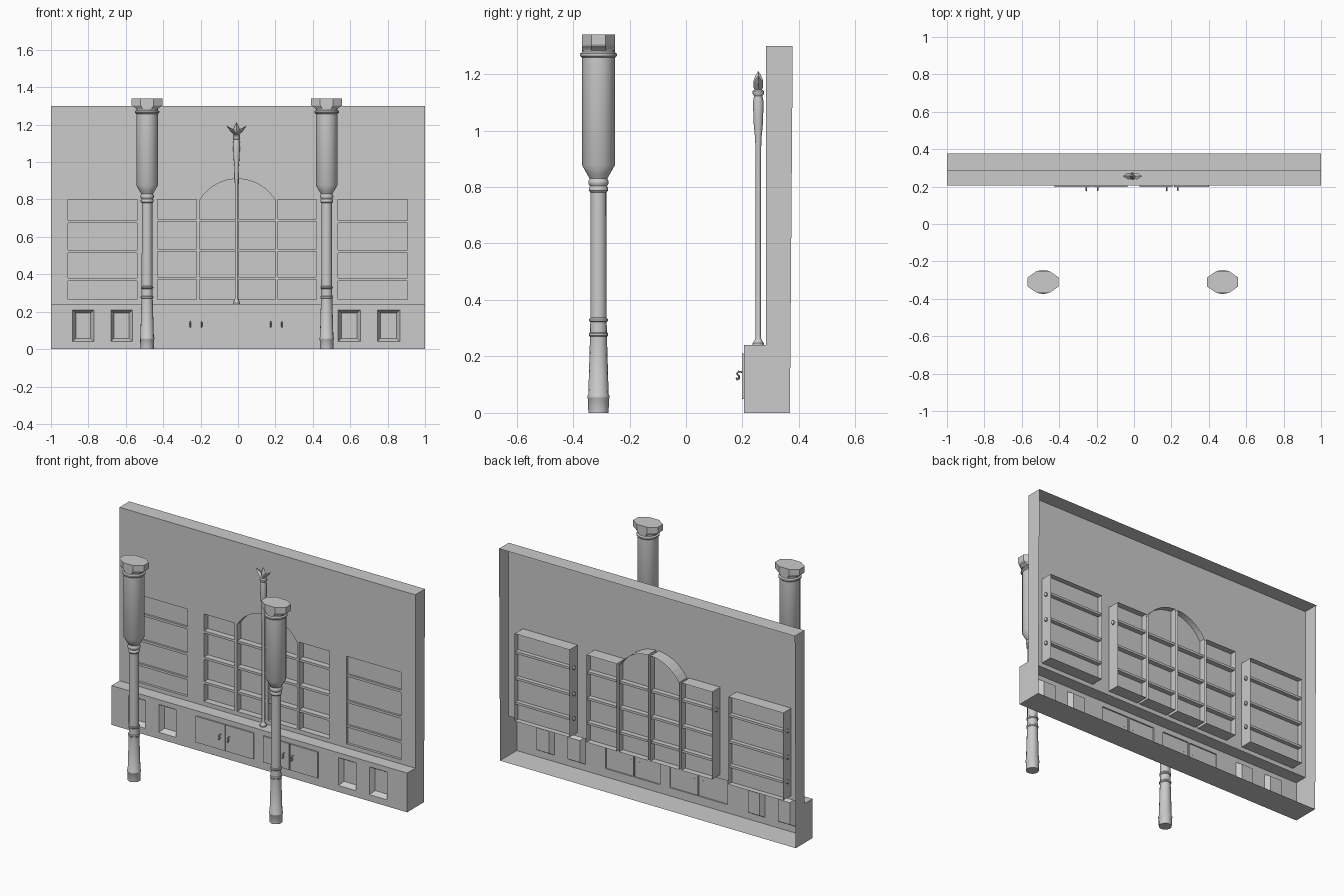
import bpy, bmesh, math
from mathutils import Vector

if "Cube" in bpy.data.objects:
    bpy.data.objects.remove(bpy.data.objects["Cube"])

GREY = (0.6, 0.6, 0.6, 1)
grey = bpy.data.materials.new("plain_grey")
grey.use_nodes = True
grey.diffuse_color = GREY
grey.node_tree.nodes["Principled BSDF"].inputs["Base Color"].default_value = GREY

WALL, COUNTER, DEPTH = 0.284, 0.206, 0.078
LEDGE, TOP = 0.24, 1.3


def finish(name, bm, smooth=False):
    bmesh.ops.recalc_face_normals(bm, faces=bm.faces)
    mesh = bpy.data.meshes.new(name)
    bm.to_mesh(mesh)
    bm.free()
    mesh.materials.append(grey)
    ob = bpy.data.objects.new(name, mesh)
    bpy.context.collection.objects.link(ob)
    if smooth:
        bpy.ops.object.select_all(action='DESELECT')
        ob.select_set(True)
        bpy.context.view_layer.objects.active = ob
        bpy.ops.object.shade_smooth_by_angle(angle=math.radians(35))


def rect(x0, x1, z0, z1):
    return [(x0, z0), (x1, z0), (x1, z1), (x0, z1)]


def box(name, low, high):
    low, high = Vector(low), Vector(high)
    bm = bmesh.new()
    bmesh.ops.create_cube(bm, size=1)
    bmesh.ops.scale(bm, vec=high - low, verts=bm.verts)
    bmesh.ops.translate(bm, vec=(high + low) / 2, verts=bm.verts)
    finish(name, bm)


def bridge(bm, rings):
    for a, b in zip(rings, rings[1:]):
        for i in range(len(a)):
            bm.faces.new((a[i - 1], a[i], b[i], b[i - 1]))


def loft(name, rings, smooth=False):
    """Skin a list of point rings and cap both ends."""
    bm = bmesh.new()
    rings = [[bm.verts.new(p) for p in ring] for ring in rings]
    bridge(bm, rings)
    bm.faces.new(rings[0])
    bm.faces.new(rings[-1])
    finish(name, bm, smooth)


def oval(x, y, z, rx, ry, sides, turn=0.0):
    angles = [turn + math.tau * i / sides for i in range(sides)]
    return [(x + rx * math.cos(a), y + ry * math.sin(a), z) for a in angles]


def lathe(name, profile, x, y, sides=16):
    loft(name, [oval(x, y, z, r, r, sides) for r, z in profile], True)


def pierced_panel(name, y, outline, pockets):
    """Flat sheet with pockets: loop, depth, taper, depths of the panes across it."""
    bm = bmesh.new()

    def loop(points, y):
        return [bm.verts.new((x, y, z)) for x, z in points]

    rims = [loop(p[0], y) for p in pockets]
    edges = [bm.edges.new((vs[i - 1], vs[i]))
             for vs in [loop(outline, y)] + rims for i in range(len(vs))]
    bmesh.ops.triangle_fill(bm, use_beauty=True, edges=edges, normal=(0, -1, 0))
    for rim, (points, depth, taper, panes) in zip(rims, pockets):
        cx = (min(p[0] for p in points) + max(p[0] for p in points)) / 2
        cz = (min(p[1] for p in points) + max(p[1] for p in points)) / 2
        shrunk = [(x - math.copysign(taper, x - cx), z - math.copysign(taper, z - cz))
                  for x, z in points]
        bridge(bm, [rim, loop(shrunk, y + depth)])
        for pane in panes:
            bm.faces.new(loop(shrunk, y + pane))
    bmesh.ops.remove_doubles(bm, verts=bm.verts, dist=0.0001)
    finish(name, bm)


def arch_half(x0, x1, steps=8):
    xs = [x1 + (x0 - x1) * i / steps for i in range(steps + 1)]
    crown = [(x, 0.673 + math.sqrt(0.237 ** 2 - (x + 0.003) ** 2)) for x in xs]
    return [(x1, 0.265)] + crown + [(x0, 0.265)]


# Upper wall with shelf cases: each case is open behind its panes
side_niches = [(-0.91, -0.54), (0.535, 0.905)]
mid_niches = [(-0.43, -0.222), (0.215, 0.42)]
arch_niches = [(-0.205, -0.013), (0.005, 0.2)]
pockets = [(rect(a, b, 0.265, 0.8), DEPTH, 0, [0.015, 0.045]) for a, b in side_niches]
pockets += [(rect(a, b, 0.265, 0.8), DEPTH, 0, [0.04]) for a, b in mid_niches]
pockets += [(arch_half(a, b), DEPTH, 0, [0.04]) for a, b in arch_niches]
pierced_panel("back_wall", WALL, rect(-1, 1, LEDGE, TOP), pockets)

# Counter front with sunken panels and raised doors
squares = [(-0.885, -0.77), (-0.68, -0.565), (0.535, 0.655), (0.745, 0.865)]
doors = [(-0.425, -0.228), (-0.222, -0.035), (0.03, 0.207), (0.213, 0.4)]
pockets = [(rect(a, b, 0.04, 0.21), 0.03, 0.018, [0.03]) for a, b in squares]
pockets += [(rect(a, b, 0.05, 0.21), -0.008, 0, [-0.008]) for a, b in doors]
pierced_panel("counter_front", COUNTER, rect(-1, 1, 0, LEDGE), pockets)

# Open-backed casing: ledge, top, floor and ends
bm = bmesh.new()
section = [(0.378, TOP), (WALL, TOP), (WALL, LEDGE), (COUNTER, LEDGE), (COUNTER, 0), (0.368, 0)]
ends = [[bm.verts.new((x, y, z)) for y, z in section] for x in (-1, 1)]
for i in (0, 2, 4):
    bm.faces.new((ends[0][i], ends[0][i + 1], ends[1][i + 1], ends[1][i]))
for end in ends:
    bm.faces.new(end)
finish("casing", bm)

# Shelves and the pegs at the outer ends
for group, pegs, lift in ((side_niches, 3, 0), (mid_niches, 1, 0.007), (arch_niches, 0, 0.007)):
    for a, b in group:
        for n, z in enumerate((0.675, 0.515, 0.365)):
            box("shelf", (a, WALL + 0.003, z + lift), (b, WALL + 0.07, z + lift + 0.014))
            for x in (a, b):
                if n < pegs and abs(x) > 0.4:
                    lathe("shelf_peg", [(0.006, z - 0.006), (0.01, z), (0.01, z + 0.01),
                                        (0.006, z + 0.016)],
                          x + math.copysign(0.008, x - (a + b) / 2), 0.33, 6)

# Door handles
handle = [(0.2, 0.145), (0.186, 0.146), (0.18, 0.139), (0.188, 0.131),
          (0.188, 0.122), (0.181, 0.118), (0.178, 0.125)]
for x in (-0.255, -0.195, 0.175, 0.235):
    rings = []
    for i, p in enumerate(handle):
        a, b = handle[max(i - 1, 0)], handle[min(i + 1, len(handle) - 1)]
        side = Vector((a[1] - b[1], b[0] - a[0])).normalized() * 0.0035
        rings.append([(x - 0.004, *p), (x, p[0] + side.x, p[1] + side.y),
                      (x + 0.004, *p), (x, p[0] - side.x, p[1] - side.y)])
    loft("door_handle", rings)

# Front columns; capitals flare sideways only
column = [(0.036, 0), (0.037, 0.05), (0.039, 0.053), (0.039, 0.06), (0.036, 0.065),
          (0.03, 0.27), (0.034, 0.274), (0.034, 0.281), (0.03, 0.285),
          (0.029, 0.322), (0.033, 0.326), (0.033, 0.333), (0.029, 0.337),
          (0.028, 0.78), (0.034, 0.787), (0.034, 0.797), (0.03, 0.803),
          (0.036, 0.812), (0.036, 0.82), (0.031, 0.83),
          (0.04, 0.845), (0.058, 0.877), (0.058, 1.258), (0.065, 1.264), (0.065, 1.272),
          (0.058, 1.278), (0.057, 1.295)]
capital = [(0.062, 1.284), (0.07, 1.291), (0.087, 1.3), (0.09, 1.305), (0.09, 1.34)]
for x in (-0.486, 0.474):
    lathe("column", column, x, -0.31)
    loft("capital", [oval(x, -0.31, z, rx, 0.063, 8, math.pi / 8) for rx, z in capital])

# Centre staff standing on the ledge
SX, SY = -0.008, 0.256
lathe("staff", [(0.02, LEDGE), (0.02, 0.247), (0.013, 0.256), (0.009, 0.268), (0.009, 0.87),
                (0.011, 0.97), (0.016, 1.02), (0.019, 1.1), (0.015, 1.122), (0.02, 1.13),
                (0.02, 1.14), (0.012, 1.146)], SX, SY, 12)

# Leaf crown: a fan of leaves, each swept outward to a point
for dx, tip, width in ((0, 1.21, 0.015), (-0.05, 1.192, 0.011), (0.05, 1.192, 0.011),
                       (-0.026, 1.18, 0.01), (0.026, 1.18, 0.01)):
    rings = []
    for t, w in ((0, 0.5), (0.3, 0.95), (0.55, 1), (0.8, 0.55), (1, 0.06)):
        z = 1.138 + (tip - 1.138) * t
        rings.append(oval(SX + dx * t ** 1.3, SY, z, w * width, w * 0.017, 4))
    loft("crown_leaf", rings)
